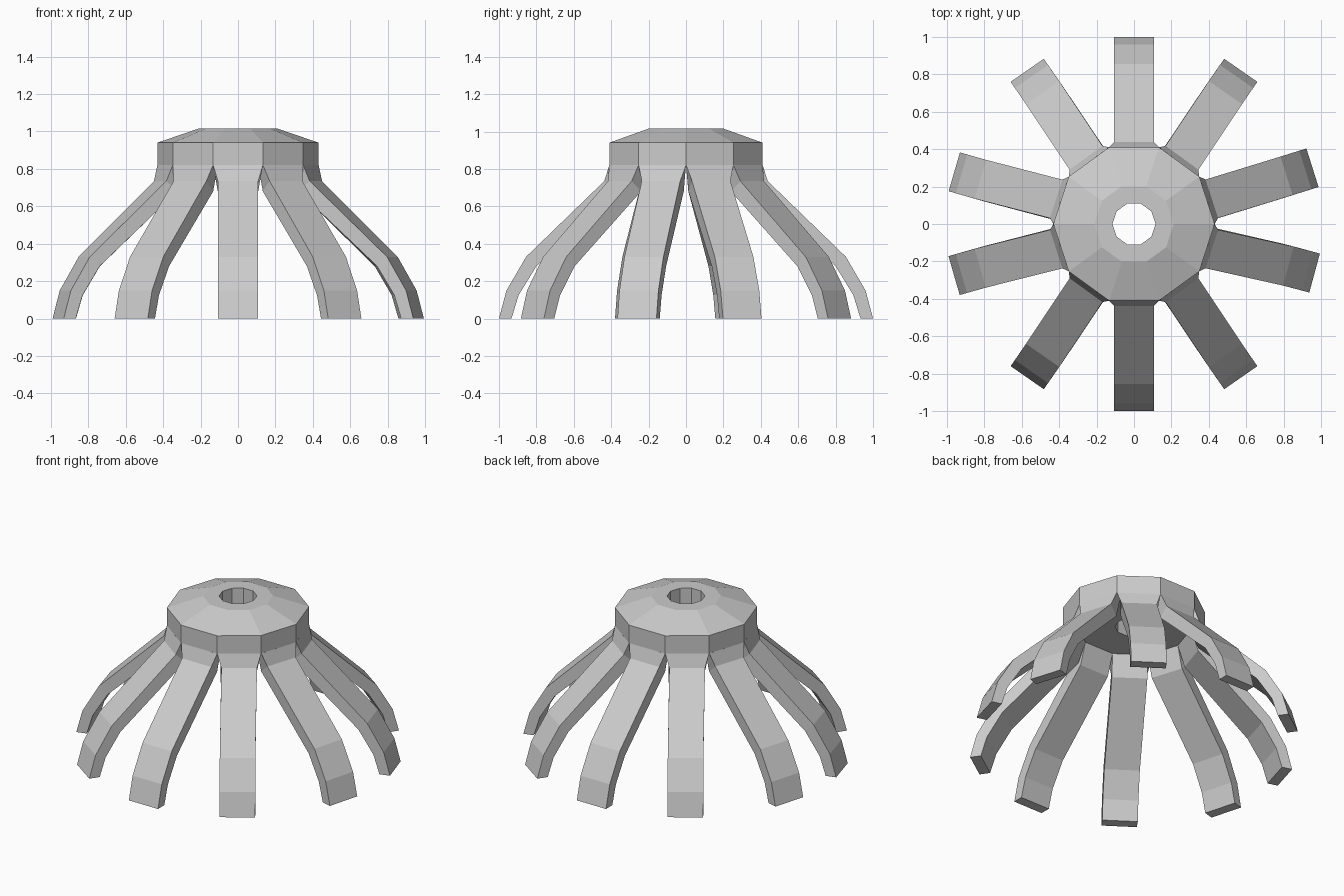
import bpy
from math import cos, sin, radians

if "Cube" in bpy.data.objects:
    bpy.data.objects.remove(bpy.data.objects["Cube"])

SIDES = 10


def make_object(name, verts, faces):
    mesh = bpy.data.meshes.new(name)
    mesh.from_pydata(verts, [], faces)
    mesh.update()
    obj = bpy.data.objects.new(name, mesh)
    bpy.context.collection.objects.link(obj)
    return obj


# Hub: closed ten-sided profile (radius, z) with a through hole
hub_profile = [(0.115, 0.82), (0.431, 0.82), (0.431, 0.94), (0.212, 1.015), (0.115, 1.015)]
n = len(hub_profile)
verts = [(r * cos(radians(36 * k)), r * sin(radians(36 * k)), z)
         for k in range(SIDES) for r, z in hub_profile]
faces = []
for k in range(SIDES):
    a, b = k * n, (k + 1) % SIDES * n
    for i in range(n):
        j = (i + 1) % n
        faces.append((a + i, b + i, b + j, a + j))
make_object("hub", verts, faces)

# Leg sections, top to foot:
# outer radius, outer z, inner radius, inner z, outer half width, inner half width
sections = [
    (0.410, 0.82, 0.330, 0.82, 0.133, 0.107),
    (0.437, 0.735, 0.375, 0.68, 0.108, 0.108),
    (0.855, 0.33, 0.800, 0.28, 0.108, 0.108),
    (0.960, 0.15, 0.895, 0.125, 0.108, 0.108),
    (1.000, 0.00, 0.933, 0.00, 0.108, 0.108),
]
# Foot directions; the side legs lean a little towards each other
foot_angles = [17.5, 55.2, 90, 124.8, 163.8, 196, 235.2, 270, 304.8, 344.8]

for k, foot in enumerate(foot_angles):
    root = 18 + 36 * k
    verts, faces = [], []
    for ro, zo, ri, zi, wo, wi in sections:
        t = (ro - 0.41) / 0.59
        a = radians(root + (foot - root) * min(1, t * 1.3))
        for r, w, z in ((ro, -wo, zo), (ro, wo, zo), (ri, wi, zi), (ri, -wi, zi)):
            verts.append((r * cos(a) - w * sin(a), r * sin(a) + w * cos(a), z))
    for s in range(len(sections) - 1):
        for i in range(4):
            j = (i + 1) % 4
            faces.append((s * 4 + i, s * 4 + 4 + i, s * 4 + 4 + j, s * 4 + j))
    # Foot cap
    e = (len(sections) - 1) * 4
    faces.append((e + 3, e + 2, e + 1, e))
    make_object(f"leg_{k + 1}", verts, faces)
